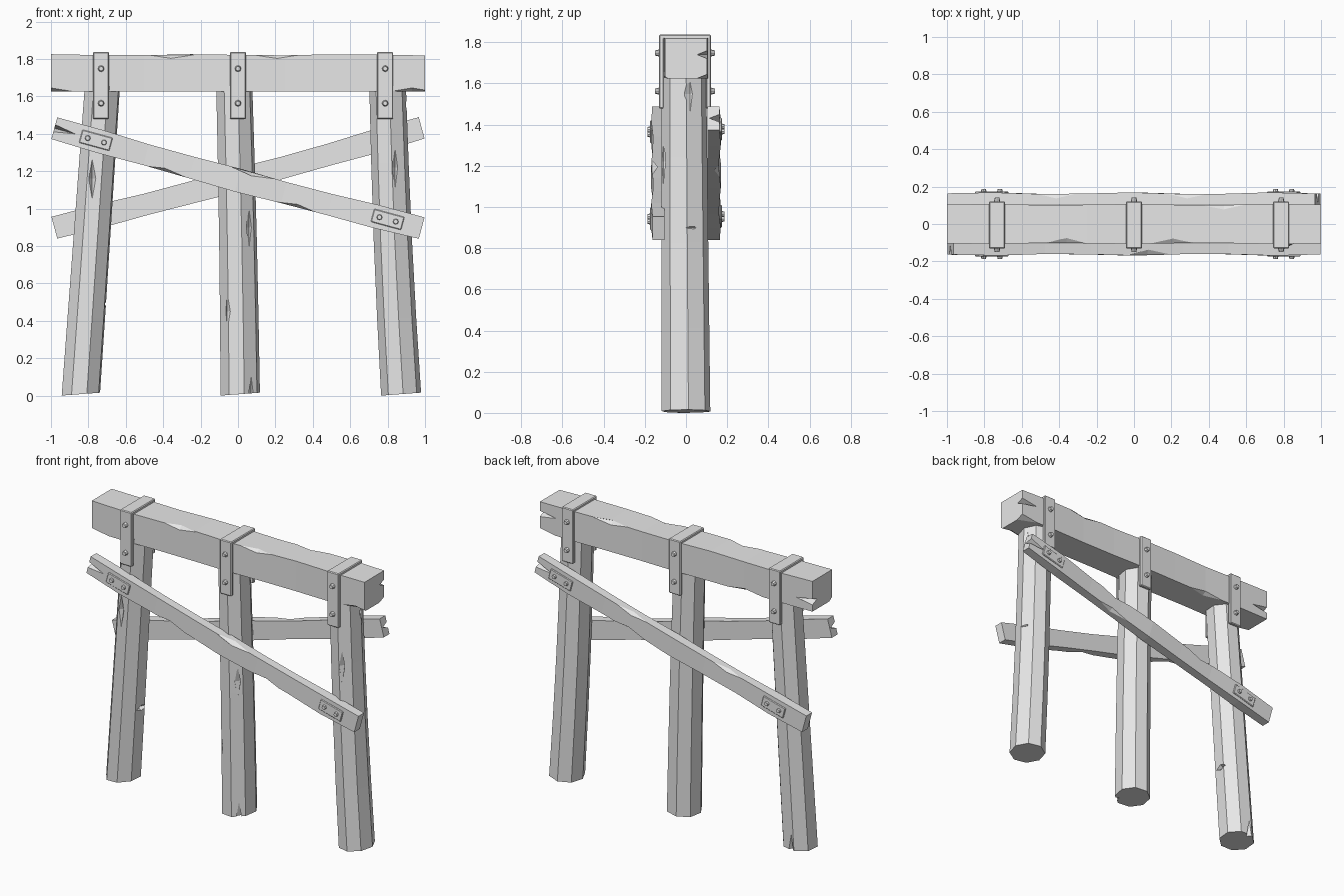
import bpy, bmesh, math
from mathutils import Matrix, Vector

cube = bpy.data.objects.get("Cube")
if cube:
    bpy.data.objects.remove(cube, do_unlink=True)

SHADE = (0.8, 0.8, 0.8, 1)
grey = bpy.data.materials.new("plain_grey")
grey.use_nodes = True
grey.diffuse_color = SHADE
grey.node_tree.nodes["Principled BSDF"].inputs["Base Color"].default_value = SHADE

# Shared dimensions
FRONT, BACK = -1, 1
BEAM_BOTTOM, BEAM_TOP = 1.625, 1.822
BEAM_HALF_DEPTH = 0.104
POST_RADIUS = 0.113
BRACE_HALF_WIDTH = 0.06
BRACE_INNER, BRACE_OUTER = 0.104, 0.164
BRACE_END = 0.982
SLOPE = math.radians(15.2)

# Half sizes of the worn spots
SCALLOP = Vector((0.13, 0.03, 0.02))
SPLIT = Vector((0.12, 0.05, 0.02))
GROOVE = Vector((0.02, 0.03, 0.11))
NOTCH = Vector((0.05, 0.08, 0.03))


def finish(name, bm):
    """Turn a bmesh into a flat-shaded grey object."""
    bmesh.ops.recalc_face_normals(bm, faces=bm.faces)
    mesh = bpy.data.meshes.new(name)
    bm.to_mesh(mesh)
    bm.free()
    mesh.materials.append(grey)
    obj = bpy.data.objects.new(name, mesh)
    bpy.context.collection.objects.link(obj)
    return obj


def loft(name, rings):
    """Skin a list of equal-sized rings and cap both ends."""
    bm = bmesh.new()
    loops = [[bm.verts.new(point) for point in ring] for ring in rings]
    for lower, upper in zip(loops, loops[1:]):
        for i in range(len(lower)):
            bm.faces.new((lower[i - 1], lower[i], upper[i], upper[i - 1]))
    bm.faces.new(loops[0])
    bm.faces.new(loops[-1])
    return finish(name, bm)


def chip(obj, size, *centres, turn=0):
    """Cut diamond-shaped nicks of one size at the given centres."""
    bm = bmesh.new()
    for centre in centres:
        place = (Matrix.Translation(centre) @ Matrix.Rotation(turn, 4, 'Y')
                 @ Matrix.Diagonal(size.to_4d()))
        bmesh.ops.create_uvsphere(bm, u_segments=4, v_segments=2, radius=1, matrix=place)
    cutter = finish("chip_cutter", bm)
    cutter.hide_render = True
    cut = obj.modifiers.new("chips", 'BOOLEAN')
    cut.operation, cut.solver, cut.object = 'DIFFERENCE', 'EXACT', cutter
    bpy.context.view_layer.objects.active = obj
    bpy.ops.object.modifier_apply(modifier=cut.name)
    bpy.data.objects.remove(cutter, do_unlink=True)


def bevel(obj, width):
    edge = obj.modifiers.new("edge", 'BEVEL')
    edge.width, edge.segments = width, 1


def bolt(name, centre, side):
    bm = bmesh.new()
    place = Matrix.Translation(centre) @ Matrix.Rotation(-side * math.pi / 2, 4, 'X')
    bmesh.ops.create_cone(bm, cap_ends=True, segments=8, radius1=0.018,
                          radius2=0.012, depth=0.024, matrix=place)
    finish(name, bm)


def post(name, foot, head, bend, turn):
    """Eight-sided post leaning from foot x to head x, slightly bent and tapered."""
    steps, rings = 4, []
    height = BEAM_BOTTOM + 0.03
    for step in range(steps + 1):
        t = step / steps
        x = foot + (head - foot) * t + bend * math.sin(math.pi * t)
        radius = POST_RADIUS * (1 - t / 12)
        ring = []
        for side in range(8):
            angle = math.tau * side / 8 + turn
            uneven = 0 if step else 0.008 * (1 + math.cos(angle))
            ring.append((x + radius * 0.95 * math.cos(angle),
                         radius * 1.05 * math.sin(angle) - t / 100,
                         height * t + uneven))
        rings.append(ring)
    return loft(name, rings)


def brace(name, side, middle, worn):
    """Sloping plank on one side; worn lists (x, upper or lower edge) spots."""
    lean = -side * SLOPE
    across = Vector((math.sin(lean), 0, math.cos(lean)))

    def centre(x):
        sag = 0.012 * math.cos(math.pi * x / 2)
        return Vector((x, 0, middle - x * math.tan(lean) - sag))

    steps, rings = 8, []
    for step in range(steps + 1):
        x = BRACE_END * (2 * step / steps - 1)
        wave = math.sin(step * 2)
        half = BRACE_HALF_WIDTH + wave / 300
        outer = BRACE_OUTER + wave / 200
        corners = ((-half, BRACE_INNER), (half, BRACE_INNER), (half, outer), (-half, outer))
        rings.append([centre(x) + across * h + Vector((0, side * y, 0)) for h, y in corners])
    plank = loft(name, rings)

    depth = Vector((0, side * BRACE_OUTER, 0))
    spots = [centre(x) + across * edge * BRACE_HALF_WIDTH + depth for x, edge in worn]
    chip(plank, SCALLOP, *spots, turn=lean)
    chip(plank, SPLIT, centre(side * BRACE_END) + depth, turn=lean)

    # Bolted plates that hold the plank to the outer posts
    along = Vector((math.cos(lean), 0, -math.sin(lean)))
    for label, x in (("right", -0.76), ("left", 0.8)):
        spot = centre(x) + depth
        bm = bmesh.new()
        place = (Matrix.Translation(spot) @ Matrix.Rotation(lean, 4, 'Y')
                 @ Matrix.Diagonal((0.168, 0.02, 0.072, 1)))
        bmesh.ops.create_cube(bm, size=1, matrix=place)
        bevel(finish(f"{name}_{label}_plate", bm), 0.004)
        for end in (-1, 1):
            out = Vector((0, side * 0.01, 0))
            bolt(f"{name}_{label}_plate_bolt", spot + along * end * 0.045 + out, side)


# Posts with grooves and axe notches
right_post = post("right_post", foot=-0.84, head=-0.725, bend=0, turn=0.3)
chip(right_post, NOTCH, (-0.69, 0, 0.49))
chip(right_post, GROOVE, (-0.78, -0.11, 1.16), (-0.85, 0.11, 0))

middle_post = post("middle_post", foot=0.012, head=-0.02, bend=0.004, turn=0.2)
chip(middle_post, GROOVE, (0.07, -0.09, 0), (-0.06, -0.1, 0.45), (0.06, -0.09, 0.9))

left_post = post("left_post", foot=0.872, head=0.8, bend=-0.008, turn=0.1)
chip(left_post, NOTCH, (0.95, 0.04, 0.9))
chip(left_post, GROOVE, (0.84, -0.11, 1.22), (0.9, 0.02, 1.55))

# Hewn top beam with wavy sides and worn edges
beam_rings = []
for step in range(9):
    x = step / 4 - 1
    half = BEAM_HALF_DEPTH + math.sin(step * 2) / 300
    top = BEAM_TOP + math.cos(step * 2) / 300
    beam_rings.append([(x, -half, BEAM_BOTTOM), (x, half, BEAM_BOTTOM),
                       (x, half, top), (x, -half, top)])
beam = loft("top_beam", beam_rings)
front_y, back_y = -BEAM_HALF_DEPTH, BEAM_HALF_DEPTH
chip(beam, SCALLOP,
     (0.21, front_y, BEAM_TOP), (-0.36, front_y, BEAM_TOP), (0.48, back_y, BEAM_TOP),
     (-0.5, back_y, BEAM_BOTTOM), (0.93, front_y, BEAM_BOTTOM), (-1, front_y, BEAM_BOTTOM))
chip(beam, SPLIT, (-1, back_y, 1.69), (1, back_y, 1.74), (1, back_y, BEAM_BOTTOM))

# Diagonal braces crossing on opposite sides
brace("front_brace", FRONT, middle=1.163, worn=[(-0.38, -1), (0.33, -1), (0.06, 1)])
brace("back_brace", BACK, middle=1.165, worn=[(0.3, 1), (-0.4, 1), (0.3, -1)])

# Straps folded over the beam, bolted on both faces
STRAP_OUTER, STRAP_INNER = 0.126, 0.102
STRAP_TOP, STRAP_FOOT = 1.838, 1.478
LINING = STRAP_TOP - 0.022
SHIFT = -0.005
outline = [(-STRAP_OUTER, STRAP_FOOT), (-STRAP_OUTER, STRAP_TOP),
           (STRAP_OUTER, STRAP_TOP), (STRAP_OUTER, STRAP_FOOT),
           (STRAP_INNER, STRAP_FOOT), (STRAP_INNER, LINING),
           (-STRAP_INNER, LINING), (-STRAP_INNER, STRAP_FOOT)]
for label, x in (("right", -0.732), ("middle", 0), ("left", 0.787)):
    strap = loft(label + "_strap", [[(x + end * 0.043, y + SHIFT, z) for y, z in outline]
                                    for end in (-1, 1)])
    bevel(strap, 0.005)
    for side in (FRONT, BACK):
        for z in (1.748, 1.563):
            bolt(label + "_strap_bolt", (x, side * (STRAP_OUTER + 0.008) + SHIFT, z), side)
